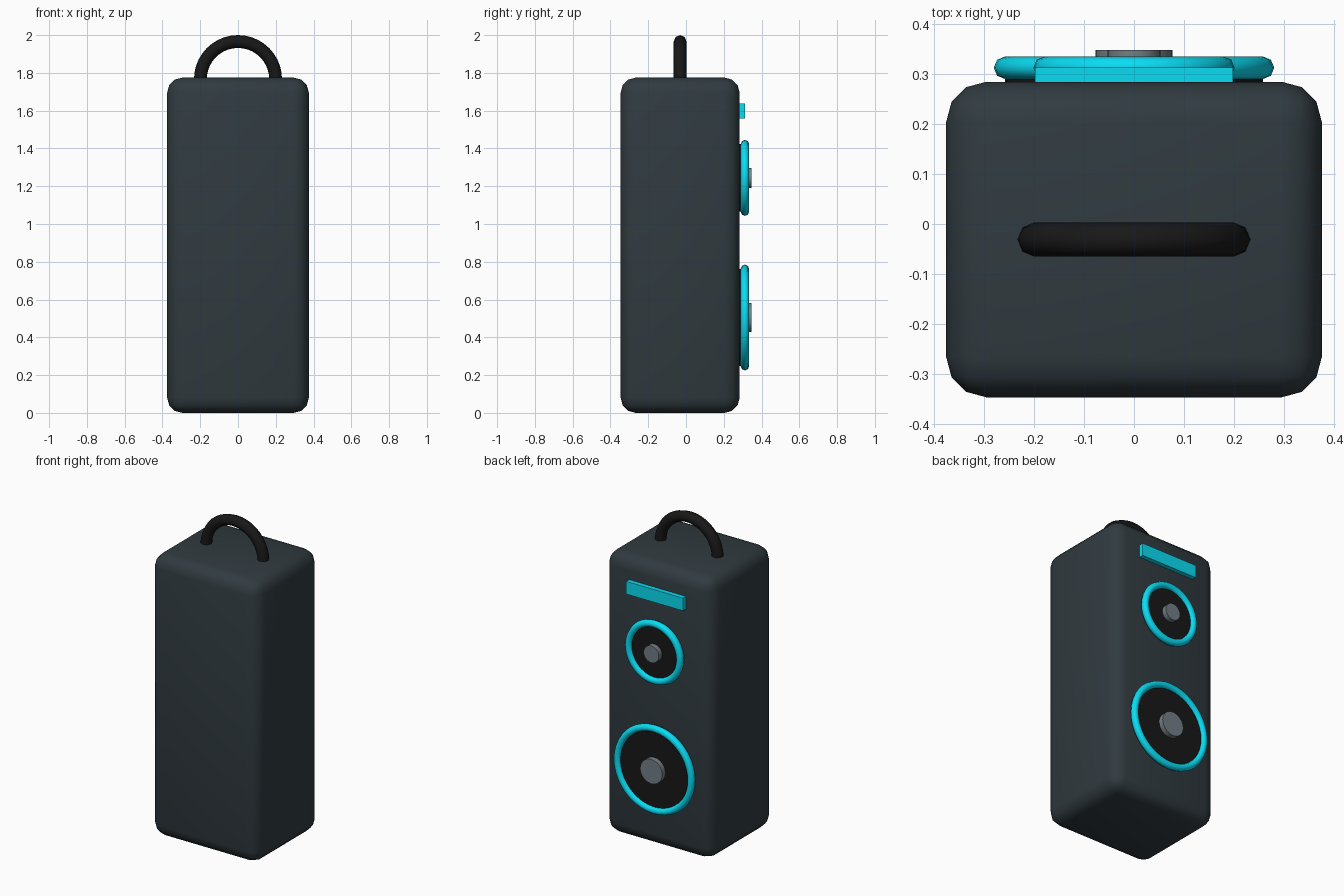
import bpy
from math import pi, radians

if "Cube" in bpy.data.objects:
    bpy.data.objects.remove(bpy.data.objects["Cube"])


def material(name, rgb):
    m = bpy.data.materials.new(name)
    m.diffuse_color = (*rgb, 1)
    m.use_nodes = True
    m.node_tree.nodes["Principled BSDF"].inputs["Base Color"].default_value = m.diffuse_color
    return m


CASE = material("case_slate", (0.030, 0.043, 0.051))
BLACK = material("black", (0.009, 0.009, 0.009))
CYAN = material("cyan", (0.003, 0.72, 0.90))
GREY = material("cap_grey", (0.17, 0.21, 0.24))


def finish(name, mat, angle=None):
    ob = bpy.context.object
    ob.name = name
    ob.data.materials.append(mat)
    if angle is not None:
        bpy.ops.object.shade_smooth_by_angle(angle=radians(angle))
    return ob


def box(name, x, y, z, mat):
    """Box from (min, max) ranges."""
    bpy.ops.mesh.primitive_cube_add(size=1, location=[sum(r) / 2 for r in (x, y, z)])
    ob = finish(name, mat)
    ob.scale = [r[1] - r[0] for r in (x, y, z)]
    bpy.ops.object.transform_apply(location=False, rotation=False, scale=True)
    return ob


def disc(name, z, radius, y0, y1, mat):
    """Cylinder lying along y."""
    bpy.ops.mesh.primitive_cylinder_add(vertices=32, radius=radius, depth=y1 - y0,
                                        location=(0, (y0 + y1) / 2, z),
                                        rotation=(pi / 2, 0, 0))
    return finish(name, mat, 40)


def ring(name, y, z, major, minor, mat):
    """Torus standing upright, facing y."""
    bpy.ops.mesh.primitive_torus_add(major_radius=major, minor_radius=minor,
                                     major_segments=40, minor_segments=8,
                                     location=(0, y, z), rotation=(pi / 2, 0, 0))
    return finish(name, mat, 60)


def speaker(name, z, outer, cap):
    tube = 0.0225
    disc(name + "_cone", z, outer - tube, 0.27, 0.315, BLACK)
    ring(name + "_trim_ring", 0.312, z, outer - tube, tube, CYAN)
    disc(name + "_dust_cap", z, cap, 0.30, 0.347, GREY)


# Rounded cabinet
cabinet = box("cabinet", (-0.375, 0.375), (-0.346, 0.284), (0, 1.775), CASE)
bevel = cabinet.modifiers.new("rounded_edges", "BEVEL")
bevel.width = 0.08
bevel.segments = 3
bpy.ops.object.shade_smooth()

# Carry handle, lower half sunk in the cabinet
ring("carry_handle", -0.031, 1.767, 0.199, 0.034, BLACK)

# Speakers and display strip on the +y side
speaker("woofer", 0.505, 0.280, 0.077)
speaker("tweeter", 1.244, 0.201, 0.053)
box("display_strip", (-0.198, 0.198), (0.27, 0.313), (1.558, 1.638), CYAN)
